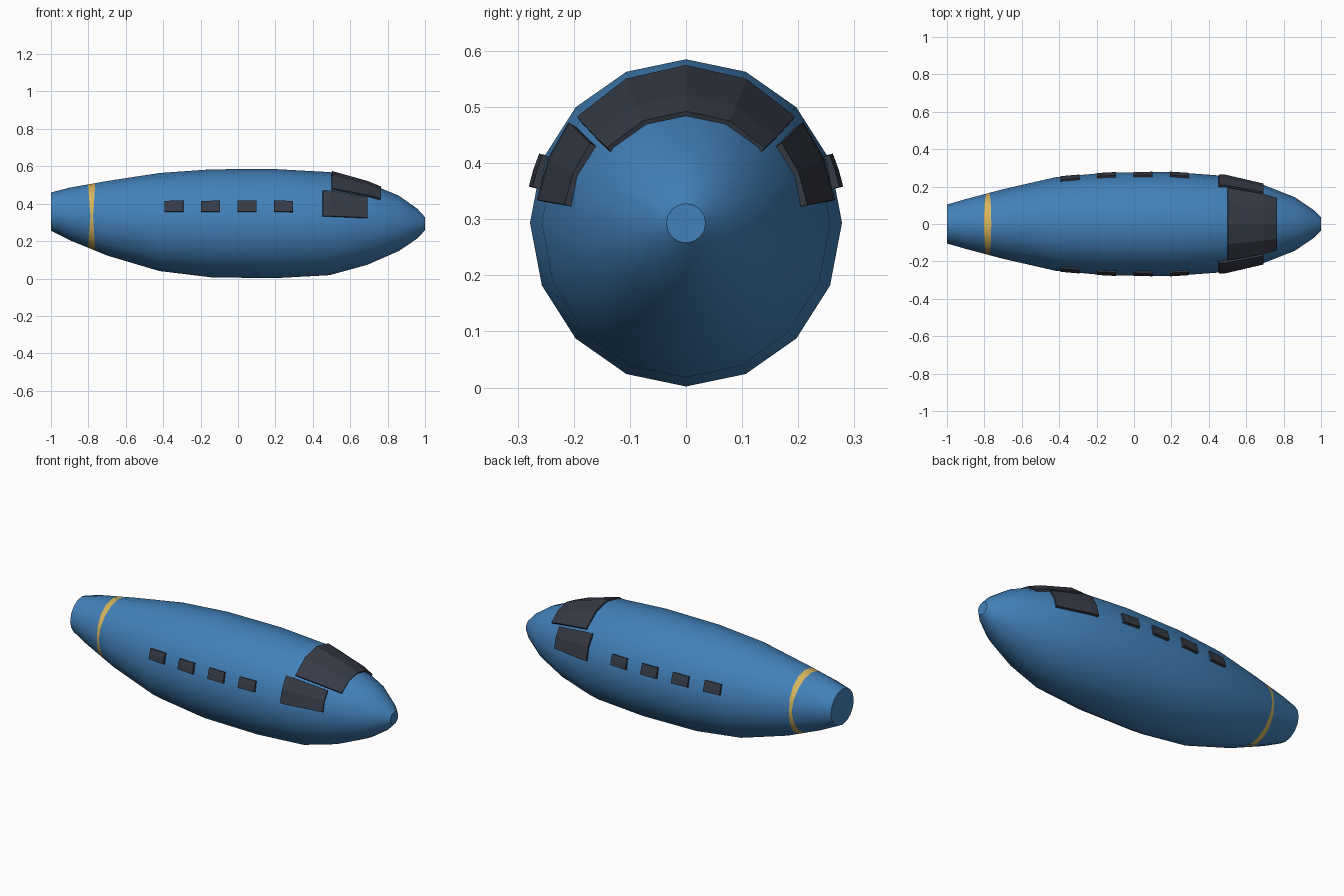
import bpy, bmesh
from math import sin, cos, acos, radians, pi

default = bpy.data.objects.get("Cube")
if default:
    bpy.data.objects.remove(default, do_unlink=True)


def material(name, rgb):
    m = bpy.data.materials.new(name)
    m.use_nodes = True
    m.diffuse_color = (*rgb, 1)
    m.node_tree.nodes["Principled BSDF"].inputs["Base Color"].default_value = (*rgb, 1)
    return m


blue = material("hull blue", (0.055, 0.22, 0.49))
gold = material("band gold", (0.66, 0.46, 0.11))
dark = material("dark glass", (0.036, 0.043, 0.06))

# Hull stations, tail to nose: x, half width, top z, bottom z
STATIONS = [
    (-1.0, 0.104, 0.460, 0.255), (-0.9, 0.133, 0.486, 0.205),
    (-0.7, 0.186, 0.521, 0.123), (-0.42, 0.250, 0.564, 0.040),
    (-0.14, 0.275, 0.584, 0.006), (0.2, 0.278, 0.585, 0.002),
    (0.49, 0.257, 0.569, 0.018), (0.69, 0.210, 0.513, 0.073),
    (0.86, 0.143, 0.443, 0.147), (0.96, 0.075, 0.372, 0.215),
    (1.0, 0.035, 0.328, 0.258),
]


def section(x):
    """Half width, centre height and half height of the hull at x."""
    for a, b in zip(STATIONS, STATIONS[1:]):
        if x <= b[0]:
            break
    t = (x - a[0]) / (b[0] - a[0])
    w, top, low = (p + (q - p) * t for p, q in zip(a[1:], b[1:]))
    return w, (top + low) / 2, (top - low) / 2


def hull_point(x, angle):
    """Point on the hull, with the angle measured from the top toward +y."""
    w, c, h = section(x)
    return x, w * sin(angle), c + h * cos(angle)


def make_object(name, bm, mats):
    mesh = bpy.data.meshes.new(name)
    bm.to_mesh(mesh)
    bm.free()
    obj = bpy.data.objects.new(name, mesh)
    bpy.context.collection.objects.link(obj)
    for m in mats:
        mesh.materials.append(m)
    return obj


def skin(bm, rows, closed=False):
    """Join rows of vertices with quads; returns the faces row by row."""
    n = len(rows[0])
    return [[bm.faces.new((a[j], b[j], b[(j + 1) % n], a[(j + 1) % n]))
             for j in range(n if closed else n - 1)]
            for a, b in zip(rows, rows[1:])]


# Fuselage with the tail band as a strip of its skin
SIDES = 16
stations = [(s[0], 0) for s in STATIONS]
stations[2:2] = [(-0.789, -0.013), (-0.775, 0.012)]  # band edges widen at top and bottom
bm = bmesh.new()
rings = []
for x, flare in stations:
    angles = [2 * pi * k / SIDES for k in range(SIDES)]
    rings.append([bm.verts.new(hull_point(x + flare * abs(cos(a)), a)) for a in angles])
strips = skin(bm, rings, closed=True)
for f in strips[2]:
    f.material_index = 1
bm.faces.new(rings[0])
bm.faces.new(rings[-1][::-1])
bmesh.ops.recalc_face_normals(bm, faces=bm.faces)
fuselage = make_object("fuselage", bm, [blue, gold])
bpy.context.view_layer.objects.active = fuselage
fuselage.select_set(True)
bpy.ops.object.shade_smooth_by_angle(angle=radians(40))
fuselage.select_set(False)


def panel(name, xs, start, end, steps):
    """Glass plate that follows the hull between two angles."""
    bm = bmesh.new()
    angles = [start + (end - start) * k / steps for k in range(steps + 1)]
    skin(bm, [[bm.verts.new(hull_point(x, a)) for a in angles] for x in xs])
    obj = make_object(name, bm, [dark])
    solid = obj.modifiers.new("thickness", "SOLIDIFY")
    solid.thickness = 0.018
    solid.offset = 0


# Windshield
panel("windshield", (0.5, 0.69, 0.76), radians(-48), radians(48), 4)

# Cockpit side windows and cabin windows
for side, label in ((1, "back"), (-1, "front")):
    lo, hi = sorted((side * radians(51), side * radians(82)))
    panel("cockpit_window_" + label, (0.453, 0.49, 0.69), lo, hi, 2)
    for i in range(4):
        x = -0.342 + 0.195 * i
        w, c, h = section(x)
        lo, hi = sorted(side * acos((z - c) / h) for z in (0.356, 0.413))
        panel(f"cabin_window_{label}_{i + 1}", (x - 0.05, x + 0.05), lo, hi, 2)
